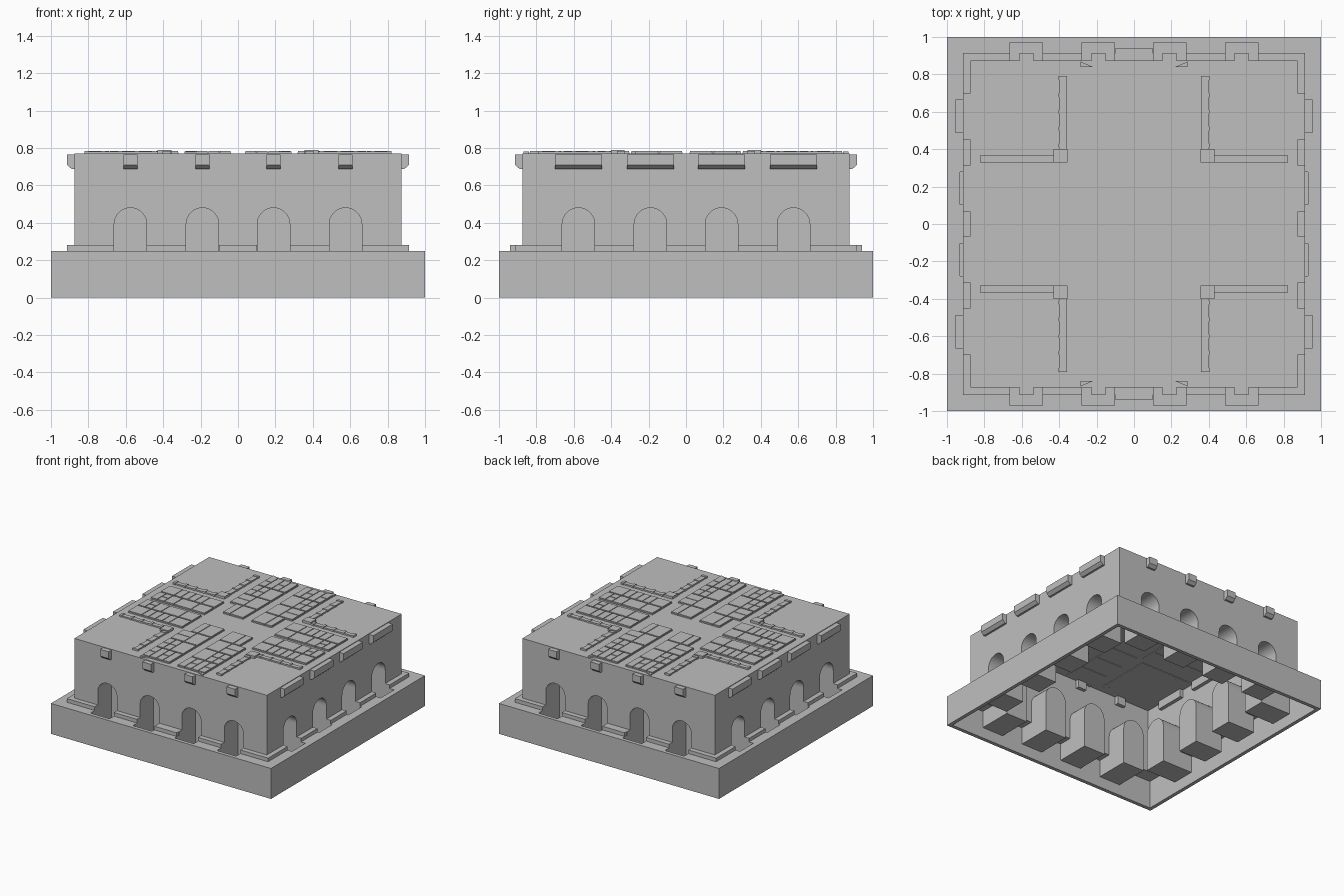
import bpy, bmesh
from math import pi, sin, cos
from mathutils import Matrix, Vector

old = bpy.data.objects.get("Cube")
if old:
    bpy.data.objects.remove(old, do_unlink=True)

GREY = (0.52, 0.52, 0.52, 1)
stone = bpy.data.materials.new("grey_stone")
stone.use_nodes = True
stone.diffuse_color = GREY
stone.node_tree.nodes["Principled BSDF"].inputs["Base Color"].default_value = GREY

LEDGE, ROOF, WALL = 0.25, 0.77, 0.875
PIT = 0.1
CENTRES = (-0.575, -0.19, 0.19, 0.575)


def box(bm, x0, x1, y0, y1, z0, z1):
    m = Matrix.Translation(((x0 + x1) / 2, (y0 + y1) / 2, (z0 + z1) / 2))
    m = m @ Matrix.Diagonal((abs(x1 - x0), abs(y1 - y0), z1 - z0, 1))
    bmesh.ops.create_cube(bm, size=1, matrix=m)


def prism(bm, points, step, turn=0):
    """Extrude a closed outline by step, then turn it by quarter turns about z."""
    verts = [bm.verts.new(p) for p in points]
    face = bm.faces.new(verts)
    out = bmesh.ops.extrude_face_region(bm, geom=[face])
    new = [g for g in out["geom"] if isinstance(g, bmesh.types.BMVert)]
    bmesh.ops.translate(bm, vec=step, verts=new)
    rot = Matrix.Rotation(turn * pi / 2, 3, 'Z')
    bmesh.ops.rotate(bm, cent=(0, 0, 0), matrix=rot, verts=verts + new)


def finish(bm, name):
    bmesh.ops.recalc_face_normals(bm, faces=bm.faces)
    mesh = bpy.data.meshes.new(name)
    bm.to_mesh(mesh)
    bm.free()
    mesh.materials.append(stone)
    ob = bpy.data.objects.new(name, mesh)
    bpy.context.collection.objects.link(ob)
    return ob


def box_object(name, *dims):
    bm = bmesh.new()
    box(bm, *dims)
    return finish(bm, name)


def combine(target, tool, operation):
    mod = target.modifiers.new(operation, 'BOOLEAN')
    mod.operation, mod.solver, mod.object = operation, 'EXACT', tool
    bpy.context.view_layer.objects.active = target
    bpy.ops.object.modifier_apply(modifier=mod.name)
    bpy.data.objects.remove(tool, do_unlink=True)


def pit_end(side, c):
    """How far the sunken floor reaches out in front of an arch."""
    if side % 2 == 0:
        return 0.97
    return 0.955 if abs(c) > 0.4 else 0.93


def arches(name, inner, grow, outer=None):
    """Arched volumes along all four sides."""
    bm = bmesh.new()
    r = 0.087 + grow
    for side in range(4):
        for c in CENTRES:
            arc = [(c + r * cos(pi * i / 16), -inner, 0.393 + r * sin(pi * i / 16))
                   for i in range(17)]
            foot = [(c - r, -inner, PIT - grow), (c + r, -inner, PIT - grow)]
            end = outer or pit_end(side, c)
            prism(bm, arc + foot, (0, inner - end, 0), side)
    return finish(bm, name)


def troughs(name):
    """Outer casing of the sunken floors below the ledge."""
    bm = bmesh.new()
    r = 0.097
    for side in range(4):
        for c in CENTRES:
            pts = [(c - r, -0.69, PIT - 0.01), (c + r, -0.69, PIT - 0.01),
                   (c + r, -0.69, 0.24), (c - r, -0.69, 0.24)]
            prism(bm, pts, (0, 0.68 - pit_end(side, c), 0), side)
    return finish(bm, name)


# Hollow shell: plinth, walls and curb, with sunken arched niches
shell = box_object("building_shell", -1, 1, -1, 1, 0, LEDGE)
combine(shell, box_object("walls", -WALL, WALL, -WALL, WALL, 0.1, ROOF), 'UNION')
combine(shell, box_object("curb", -0.915, 0.915, -0.915, 0.915, 0.2, 0.28), 'UNION')
combine(shell, box_object("curb_step", -0.1, 0.1, -0.94, 0.94, 0.21, 0.28), 'UNION')
combine(shell, box_object("plinth_hollow", -0.97, 0.97, -0.97, 0.97, -0.1, 0.23), 'DIFFERENCE')
combine(shell, box_object("wall_hollow", -0.86, 0.86, -0.86, 0.86, 0.15, 0.755), 'DIFFERENCE')
combine(shell, arches("niche_casing", 0.69, 0.01, 0.868), 'UNION')
combine(shell, troughs("floor_casing"), 'UNION')
combine(shell, arches("niche_cutter", 0.70, 0), 'DIFFERENCE')

# Brackets below the roof edge: short on front and back, long on the sides
bm = bmesh.new()
for side in range(4):
    width = 0.25 if side % 2 else 0.076
    for c in CENTRES:
        x = c - width / 2
        profile = [(x, -0.83, 0.765), (x, -0.915, 0.765), (x, -0.915, 0.71),
                   (x, -0.89, 0.688), (x, -0.83, 0.688)]
        prism(bm, profile, (width, 0, 0), side)
finish(bm, "roof_brackets")

# Roof blocks: cells on a small grid, mirrored into four quarters
U = 0.0615


def quarters(bm, x0, x1, y0, y1, z0, z1):
    for sx in (-1, 1):
        for sy in (-1, 1):
            box(bm, sx * x0, sx * x1, sy * y0, sy * y1, z0, z1)


def cells(bm, ox, oy, ux, uy, layout, top):
    gap = 0.003
    for a, b, c, d in layout:
        quarters(bm, ox + a * ux + gap, ox + b * ux - gap,
                 oy + c * uy + gap, oy + d * uy - gap, 0.75, top)


# each cell: x start, x end, y start, y end in grid steps
FAR = [(0, 1, 0, 2), (1, 2, 0, 1), (1, 2, 1, 2), (2, 3, 0, 2), (3, 4, 0, 1), (3, 4, 1, 2)]
MIDDLE = [(0, 2, 0, 2), (2, 3, 0, 1), (2, 3, 1, 2), (3, 4, 0, 1), (3, 4, 1, 2)]
NEAR = [(0, 2, 0, 2), (2, 4, 0, 1), (2, 4, 1, 2)]
INNER = [(0, 2, 0, 2), (2, 3, 0, 2)]
bm = bmesh.new()
for row, layout in enumerate((INNER, NEAR, MIDDLE, FAR)):
    y = 0.12 + row * 0.181
    wide = 3 if row == 0 else 4
    quarters(bm, 0.037, 0.037 + wide * U, y, y + 0.175, 0.75, 0.776)
    cells(bm, 0.037, y, U, 0.0875, layout, 0.784)
finish(bm, "long_roof_blocks")

EDGE_ROW = [(0, 2, 0, 2), (2, 3, 0, 2), (3, 4, 0, 2), (4, 5, 0, 2), (5, 6, 0, 2), (6, 8, 0, 2)]
CORE_ROW = [(0, 2, 0, 2), (2, 4.6, 0, 2), (4.6, 6, 0, 2), (6, 7, 0, 1), (6, 7, 1, 2), (7, 8, 0, 2)]
bm = bmesh.new()
for y, layout in ((0.018, CORE_ROW), (0.148, EDGE_ROW)):
    quarters(bm, 0.318, 0.318 + 8 * U, y, y + 0.124, 0.75, 0.776)
    cells(bm, 0.318, y, U, 0.062, layout, 0.784)
finish(bm, "cross_roof_blocks")

# Corner walls with small towers
bm = bmesh.new()
quarters(bm, 0.36, 0.40, 0.36, 0.785, 0.75, 0.781)
quarters(bm, 0.38, 0.81, 0.33, 0.365, 0.75, 0.781)
quarters(bm, 0.355, 0.43, 0.33, 0.40, 0.75, 0.790)
for i in range(5):
    t = 0.41 + i * 0.09
    quarters(bm, 0.357, 0.404, t, t + 0.02, 0.75, 0.785)
    quarters(bm, t + 0.03, t + 0.05, 0.326, 0.369, 0.75, 0.785)
finish(bm, "roof_corner_walls")

# Small wedges at the outer ends of the long blocks
bm = bmesh.new()
for sx in (-1, 1):
    for sy in (-1, 1):
        pts = [(sx * 0.285, sy * 0.84, 0.75), (sx * 0.22, sy * 0.84, 0.75),
               (sx * 0.285, sy * 0.868, 0.75)]
        prism(bm, pts, Vector((0, 0, 0.03)))
finish(bm, "roof_wedges")
